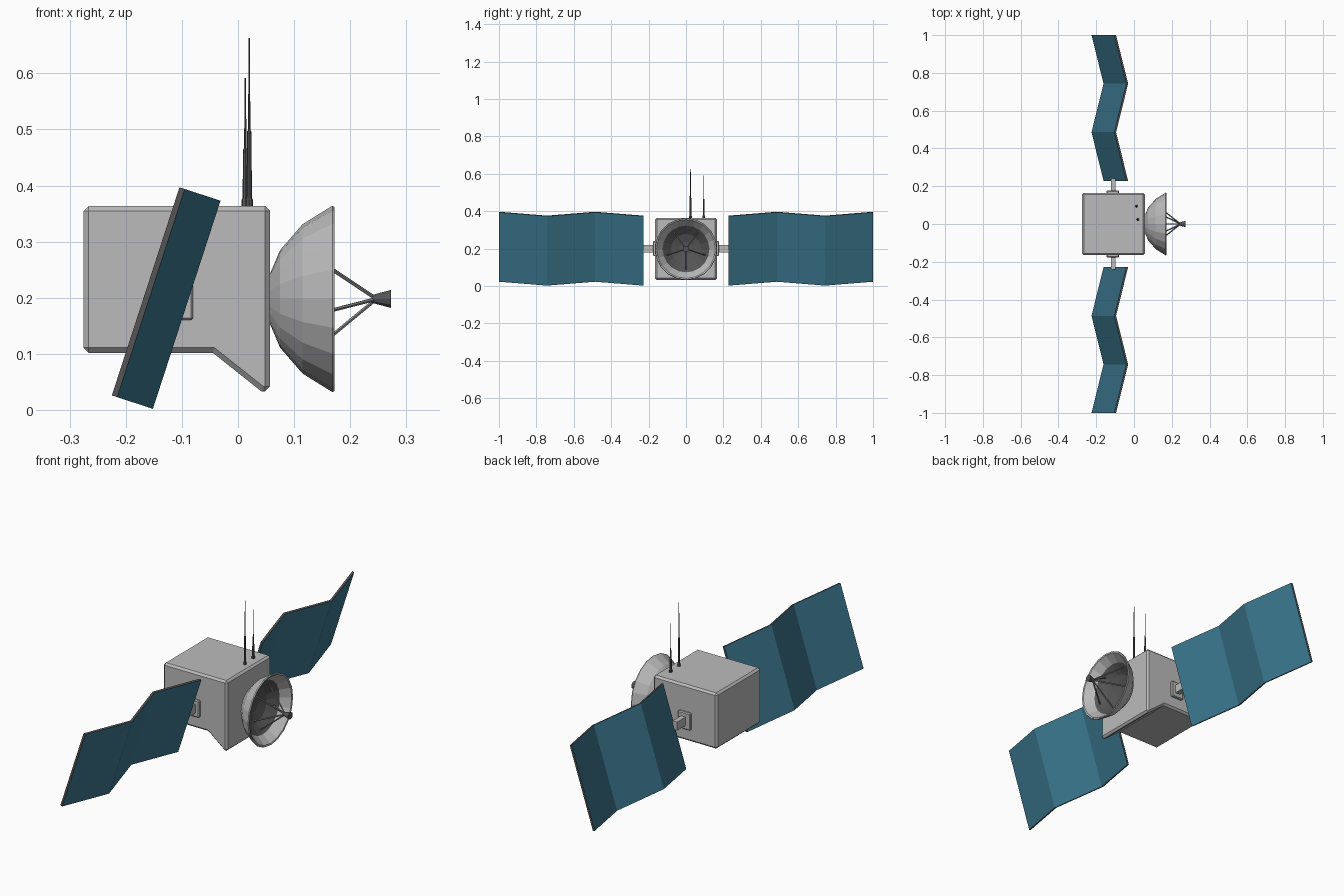
import bpy, bmesh, math
from mathutils import Vector, Matrix

if "Cube" in bpy.data.objects:
    bpy.data.objects.remove(bpy.data.objects["Cube"])

def mat(name, *rgb):
    m = bpy.data.materials.new(name)
    m.diffuse_color = (*rgb, 1)
    m.use_nodes = True
    m.node_tree.nodes["Principled BSDF"].inputs["Base Color"].default_value = m.diffuse_color
    return m

LIGHT = mat("light_grey", 0.50, 0.50, 0.50)
MID = mat("mid_grey", 0.25, 0.25, 0.25)
DARK = mat("dark_grey", 0.09, 0.09, 0.09)
BLUE = mat("panel_blue", 0.045, 0.19, 0.28)

def finish(name, bm, mats):
    bmesh.ops.remove_doubles(bm, verts=bm.verts, dist=1e-5)
    bmesh.ops.recalc_face_normals(bm, faces=bm.faces)
    me = bpy.data.meshes.new(name)
    bm.to_mesh(me)
    bm.free()
    for m in mats:
        me.materials.append(m)
    ob = bpy.data.objects.new(name, me)
    bpy.context.collection.objects.link(ob)
    return ob

def lathe(name, profile, start, axis, sides, mats, rule=None):
    """Spin (distance, radius) points round an axis; rule picks a material per band."""
    bm = bmesh.new()
    rot = Vector(axis).to_track_quat('Z', 'Y').to_matrix()
    rings = []
    for d, r in profile:
        rings.append([bm.verts.new(Vector(start) + rot @ Vector(
            (r * math.cos(2 * math.pi * k / sides), r * math.sin(2 * math.pi * k / sides), d)))
            for k in range(sides)])
    for i in range(len(rings) - 1):
        a, b = rings[i], rings[i + 1]
        for k in range(sides):
            n = (k + 1) % sides
            f = bm.faces.new((a[k], a[n], b[n], b[k]))
            f.material_index = rule(i) if rule else 0
    return finish(name, bm, mats)

def prism(name, pts, depth_vec, mats, rule=None):
    """Extrude a closed outline of 3D points; rule sets material from the face normal."""
    bm = bmesh.new()
    f = bm.faces.new([bm.verts.new(p) for p in pts])
    ext = bmesh.ops.extrude_face_region(bm, geom=[f])
    bmesh.ops.translate(bm, vec=depth_vec,
                        verts=[v for v in ext['geom'] if isinstance(v, bmesh.types.BMVert)])
    bmesh.ops.recalc_face_normals(bm, faces=bm.faces)
    if rule:
        for f in bm.faces:
            f.material_index = rule(f.normal)
    return finish(name, bm, mats)

def box(name, lo, hi, m, bevel=0):
    pts = [(lo[0], lo[1], lo[2]), (hi[0], lo[1], lo[2]), (hi[0], lo[1], hi[2]), (lo[0], lo[1], hi[2])]
    ob = prism(name, pts, (0, hi[1] - lo[1], 0), [m])
    if bevel:
        add_bevel(ob, bevel)
    return ob

def add_bevel(ob, width):
    b = ob.modifiers.new("Bevel", 'BEVEL')
    b.width, b.segments = width, 1
    b.limit_method, b.angle_limit = 'ANGLE', math.radians(45)

# Body: chamfered box with a wedge hanging under the dish end
side = [(-0.275, 0.102), (-0.045, 0.102), (0.042, 0.033), (0.057, 0.033), (0.057, 0.364), (-0.275, 0.364)]
body = prism("body", [(x, -0.165, z) for x, z in side], (0, 0.33, 0), [LIGHT])
add_bevel(body, 0.009)

# Solar wings: folded sheets, tilted 18 degrees, blue faces and dark edges
tilt = math.radians(18)
up = Vector((math.sin(tilt), 0, math.cos(tilt)))
out = Vector((math.cos(tilt), 0, -math.sin(tilt)))
centre = Vector((-0.128, 0, 0.1995))
T = 0.005
folds = [(0.228, 1), (0.486, -1), (0.743, 1), (1.0, -1)]
for label, s in (("right", -1), ("left", 1)):
    def pt(y, offset):
        return centre + out * offset - up * 0.195 + Vector((0, s * y, 0))
    outline = [pt(y, 0.0335 * k + T) for y, k in folds] + [pt(y, 0.0335 * k - T) for y, k in reversed(folds)]
    prism(label + "_solar_wing", outline, up * 0.39, [BLUE, DARK],
          lambda n: 0 if abs(n.dot(out)) > 0.6 else 1)
    # Mounting plate and arm
    ya, yb = sorted((s * 0.16, s * 0.177))
    box(label + "_mount_plate", (-0.145, ya, 0.16), (-0.08, yb, 0.24), LIGHT, 0.004)
    ya, yb = sorted((s * 0.17, s * 0.24))
    box(label + "_wing_arm", (-0.122, ya, 0.18), (-0.098, yb, 0.22), LIGHT)

# Dish: outer shell, rim, light inner band and dark bowl
DZ = 0.198
dish = [(0.05, 0), (0.055, 0.04), (0.075, 0.087), (0.115, 0.133), (0.168, 0.166), (0.172, 0.164),
        (0.170, 0.157), (0.130, 0.125), (0.094, 0.080), (0.080, 0.035), (0.078, 0)]
lathe("dish", dish, (0, 0, DZ), (1, 0, 0), 20, [LIGHT, DARK], lambda i: 1 if i >= 7 else 0)

# Feed horn on five struts
lathe("feed_horn", [(0.238, 0), (0.238, 0.007), (0.248, 0.010), (0.273, 0.017), (0.273, 0)],
      (0, 0, DZ), (1, 0, 0), 10, [DARK])
for i in range(5):
    a = math.radians(-90 + 72 * i)
    radial = Vector((0, math.cos(a), math.sin(a)))
    p = Vector((0.110, 0, DZ)) + radial * 0.113
    q = Vector((0.243, 0, DZ)) + radial * 0.003
    L = (q - p).length
    lathe(f"feed_strut_{i + 1}", [(0, 0), (0, 0.0035), (L, 0.0035), (L, 0)], p, q - p, 6, [MID])

# Two stepped whip antennas
for name, x, y, top in (("tall_antenna", 0.020, 0.024, 0.663), ("short_antenna", 0.013, 0.095, 0.592)):
    h = top - 0.36
    lathe(name, [(0, 0), (0, 0.007), (0.014, 0.007), (0.018, 0.005), (h * 0.45, 0.0038),
                 (h * 0.46, 0.0022), (h, 0.001), (h, 0)], (x, y, 0.36), (0, 0, 1), 8, [DARK])
